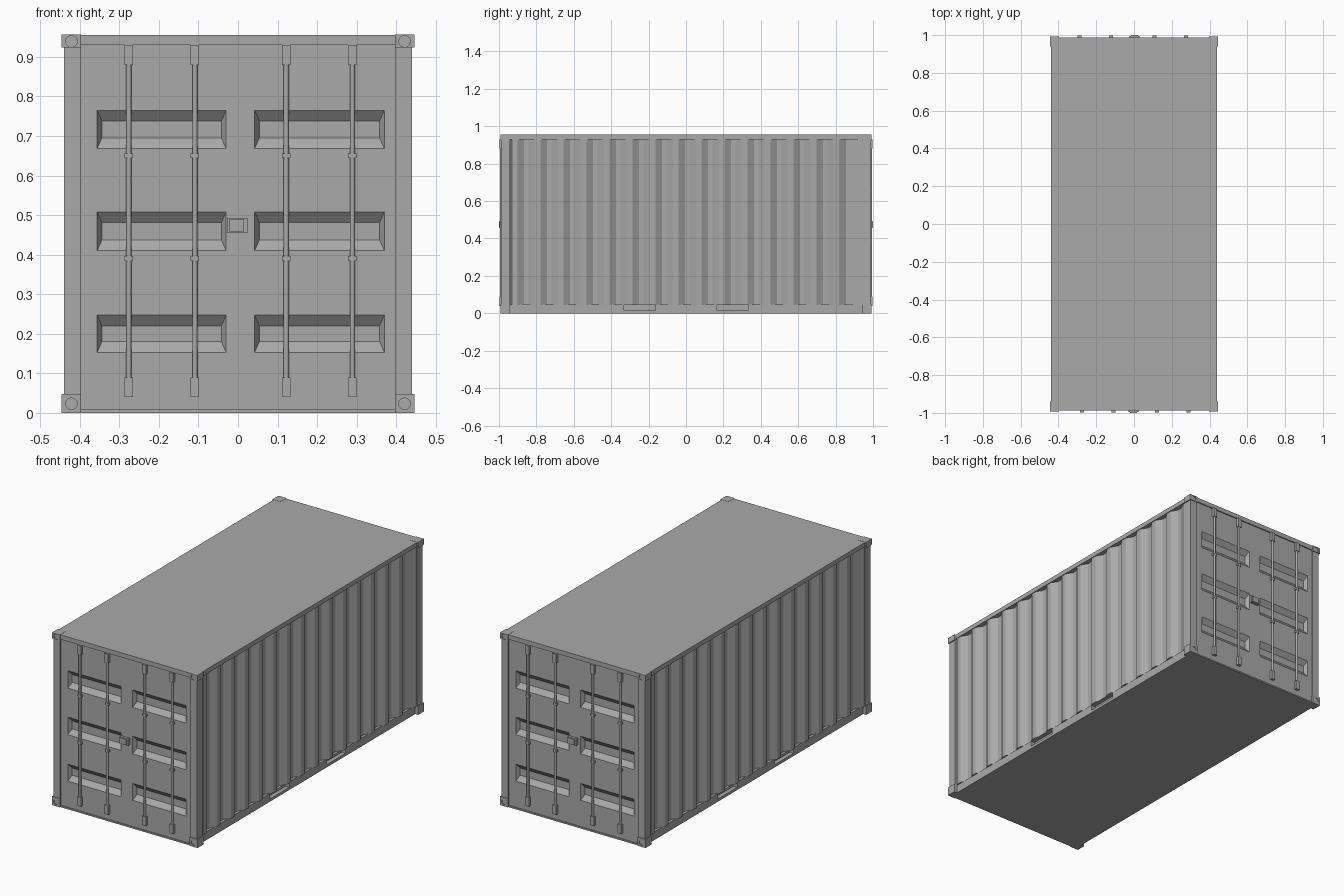
import bpy, bmesh, math
from mathutils import Matrix, Vector

if bpy.data.objects.get("Cube"):
    bpy.data.objects.remove(bpy.data.objects["Cube"], do_unlink=True)

grey = bpy.data.materials.new("container_grey")
grey.use_nodes = True
COLOUR = (0.4, 0.4, 0.4, 1)
grey.diffuse_color = COLOUR
grey.node_tree.nodes["Principled BSDF"].inputs["Base Color"].default_value = COLOUR

HX, HY, H = 0.44, 0.988, 0.955      # half width, half length, height


def finish(name, bm):
    bmesh.ops.recalc_face_normals(bm, faces=bm.faces)
    mesh = bpy.data.meshes.new(name)
    bm.to_mesh(mesh)
    bm.free()
    mesh.materials.append(grey)
    ob = bpy.data.objects.new(name, mesh)
    bpy.context.collection.objects.link(ob)
    return ob


def add_box(bm, x, y, z):
    size = Vector((x[1] - x[0], y[1] - y[0], z[1] - z[0]))
    mid = Vector((x[0] + x[1], y[0] + y[1], z[0] + z[1])) / 2
    bmesh.ops.create_cube(bm, size=1, matrix=Matrix.Translation(mid) @ Matrix.Diagonal(size).to_4x4())


def add_rod(bm, centre, radius, length, axis="Z", sides=12):
    turn = {"X": Matrix.Rotation(math.pi / 2, 4, "Y"), "Y": Matrix.Rotation(math.pi / 2, 4, "X"),
            "Z": Matrix()}[axis]
    bmesh.ops.create_cone(bm, cap_ends=True, segments=sides, radius1=radius, radius2=radius,
                          depth=length, matrix=Matrix.Translation(centre) @ turn)


def boxes(name, *dims):
    bm = bmesh.new()
    for d in dims:
        add_box(bm, *d)
    return finish(name, bm)


def cut(ob, cutter):
    mod = ob.modifiers.new("cut", "BOOLEAN")
    mod.object, mod.operation, mod.solver = cutter, "DIFFERENCE", "EXACT"
    cutter.hide_render = True
    cutter.hide_viewport = True
    cutter.display_type = "WIRE"


def twin(ob, name):
    """Same part on the opposite end or side, turned half round."""
    other = bpy.data.objects.new(name, ob.data)
    other.rotation_euler.z = math.pi
    bpy.context.collection.objects.link(other)


# Roof, floor with fork pockets, and corner posts
boxes("roof", ((-HX, HX), (-HY, HY), (0.93, H)))
floor = boxes("floor", ((-0.428, 0.428), (-0.975, 0.975), (0, 0.046)))
pockets = bmesh.new()
for sx in (-1, 1):
    for sy in (-1, 1):
        add_box(pockets, sorted((sx * 0.405, sx * 0.5)), (sy * 0.247 - 0.085, sy * 0.247 + 0.085),
                (0.015, 0.044))
cut(floor, finish("pocket_cutter", pockets))
boxes("corner_posts", *[(sorted((sx * 0.398, sx * HX)), sorted((sy * 0.94, sy * HY)), (0, 0.94))
                        for sx in (-1, 1) for sy in (-1, 1)])

# Corrugated side wall
OUT, IN, PITCH = 0.436, 0.414, 0.1228
path = [(IN, -0.95), (IN, -0.94)]
for i in range(15):
    y = -0.90 + i * PITCH
    path += [(OUT, y - 0.03), (OUT, y), (IN, y + 0.035), (IN, y + 0.058)]
path += [(OUT, 0.93), (OUT, 0.95)]
bm = bmesh.new()
outline = [bm.verts.new((x, y, 0.044)) for x, y in path + [(0.395, 0.95), (0.395, -0.95)]]
wall = bm.faces.new(outline)
top = bmesh.ops.extrude_face_region(bm, geom=[wall])["geom"]
bmesh.ops.translate(bm, vec=(0, 0, 0.888), verts=[v for v in top if isinstance(v, bmesh.types.BMVert)])
twin(finish("left_wall", bm), "right_wall")

# Door with six sunken panels
YD, DEPTH = -0.982, 0.022
xs = [-0.41, -0.356, -0.03, 0.042, 0.37, 0.41]
zs = [0.006, 0.153, 0.247, 0.41, 0.508, 0.668, 0.765, 0.948]
bm = bmesh.new()


def quad(*pts):
    bm.faces.new([bm.verts.new(p) for p in pts])


for i, (x0, x1) in enumerate(zip(xs, xs[1:])):
    for j, (z0, z1) in enumerate(zip(zs, zs[1:])):
        rim = [(x0, YD, z0), (x1, YD, z0), (x1, YD, z1), (x0, YD, z1)]
        if i % 2 and j % 2:
            a, b, c, d, y = x0 + 0.012, x1 - 0.012, z0 + 0.027, z1 - 0.027, YD + DEPTH
            pit = [(a, y, c), (b, y, c), (b, y, d), (a, y, d)]
            quad(*pit)
            for k in range(4):
                n = (k + 1) % 4
                quad(rim[k], rim[n], pit[n], pit[k])
        else:
            quad(*rim)
bmesh.ops.remove_doubles(bm, verts=bm.verts, dist=0.0005)
twin(finish("front_door", bm), "back_door")
boxes("door_sills", *[((-0.41, 0.41), sorted((s * 0.95, s * HY)), (0, 0.008)) for s in (-1, 1)])

# Corner castings with round holes
castings, holes = bmesh.new(), bmesh.new()
for sx in (-1, 1):
    for sy in (-1, 1):
        for z0, z1, zc in ((0, 0.048, 0.023), (0.924, H + 0.001, 0.939)):
            add_box(castings, sorted((sx * 0.397, sx * 0.446)), sorted((sy * 0.94, sy * 0.992)), (z0, z1))
            add_rod(holes, (sx * 0.421, sy * 0.992, zc), 0.0145, 0.012, "Y", 20)
cut(finish("corner_castings", castings), finish("hole_cutter", holes))

# Locking bars, their end brackets and clamps
bars, brackets = bmesh.new(), bmesh.new()
for x in (-0.276, -0.109, 0.122, 0.289):
    add_rod(bars, (x, -0.989, 0.485), 0.0065, 0.87)
    for z in (0.065, 0.905):
        add_box(brackets, (x - 0.011, x + 0.011), (-0.997, -0.98), (z - 0.025, z + 0.025))
    for z in (0.39, 0.65):
        add_box(brackets, (x - 0.011, x + 0.011), (-0.995, -0.98), (z - 0.006, z + 0.006))
bar_ob = finish("front_locking_bars", bars)
bar_ob.data.shade_smooth()
bar_ob.data.set_sharp_from_angle(angle=math.radians(40))
twin(bar_ob, "back_locking_bars")
twin(finish("front_bar_brackets", brackets), "back_bar_brackets")

# Lock box between the doors
lock = boxes("front_lock_box", ((-0.028, 0.024), (-0.996, -0.98), (0.455, 0.493)),
             ((-0.022, 0.015), (-1.0, -0.98), (0.458, 0.49)))
twin(lock, "back_lock_box")
